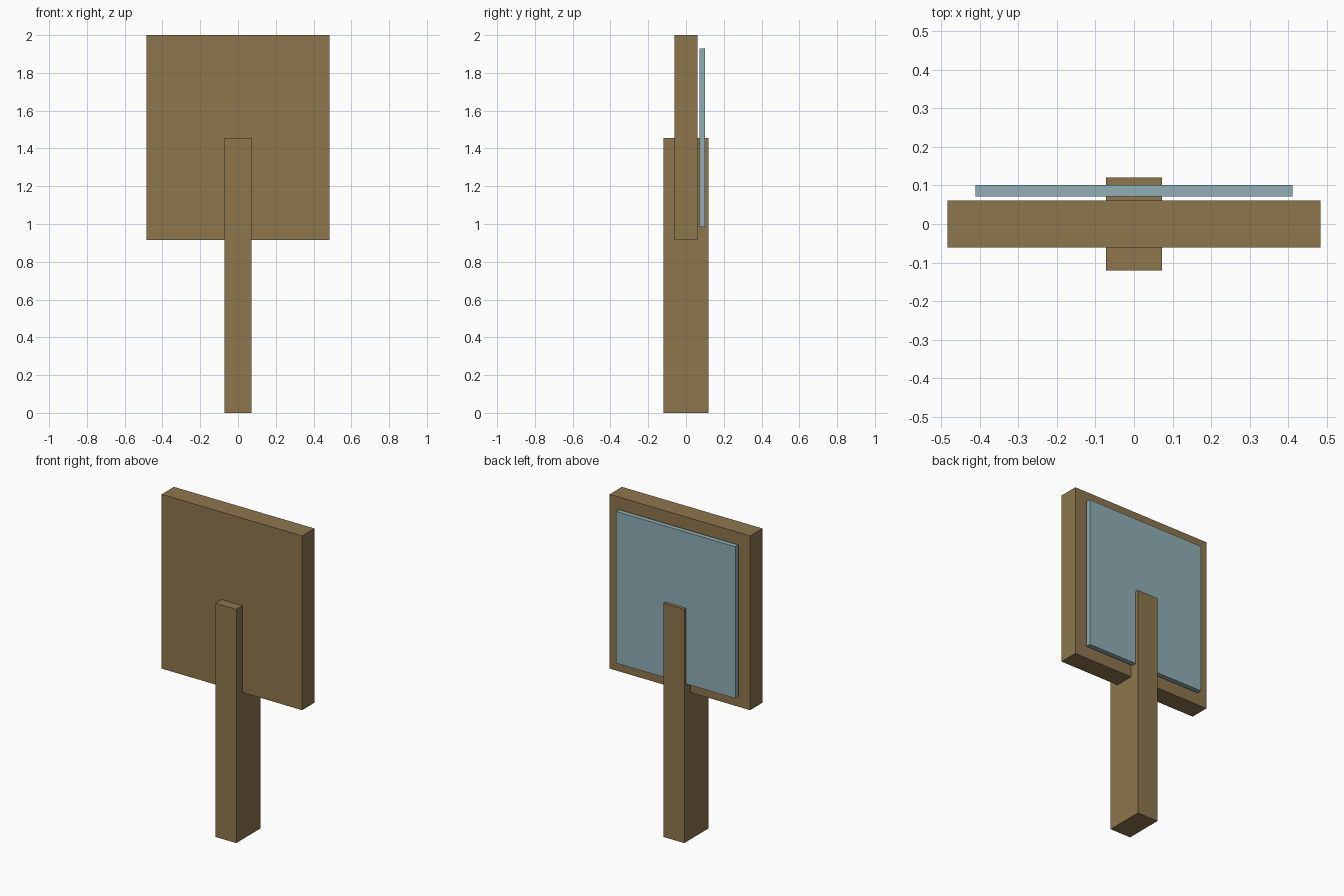
import bpy

if "Cube" in bpy.data.objects:
    bpy.data.objects.remove(bpy.data.objects["Cube"])


def material(name, color):
    mat = bpy.data.materials.new(name)
    mat.diffuse_color = color
    mat.use_nodes = True
    mat.node_tree.nodes["Principled BSDF"].inputs["Base Color"].default_value = mat.diffuse_color
    return mat


def box(name, x, y, z, mat):
    """Axis-aligned box from (min, max) ranges."""
    ranges = (x, y, z)
    bpy.ops.mesh.primitive_cube_add(size=1, location=[(a + b) / 2 for a, b in ranges])
    obj = bpy.context.object
    obj.name = name
    obj.scale = [b - a for a, b in ranges]
    bpy.ops.object.transform_apply(location=False, rotation=False, scale=True)
    obj.data.materials.append(mat)
    return obj


wood = material("wood", (0.27, 0.18, 0.075, 1))
pale_blue = material("pale_blue", (0.28, 0.43, 0.47, 1))

# Upright post, running through the board
box("post", (-0.072, 0.072), (-0.12, 0.12), (0, 1.455), wood)
# Square sign board
box("board", (-0.484, 0.484), (-0.0605, 0.0605), (0.915, 2.0), wood)
# Thin face panel standing just off the back of the board
box("face_panel", (-0.411, 0.411), (0.071, 0.101), (0.984, 1.928), pale_blue)
